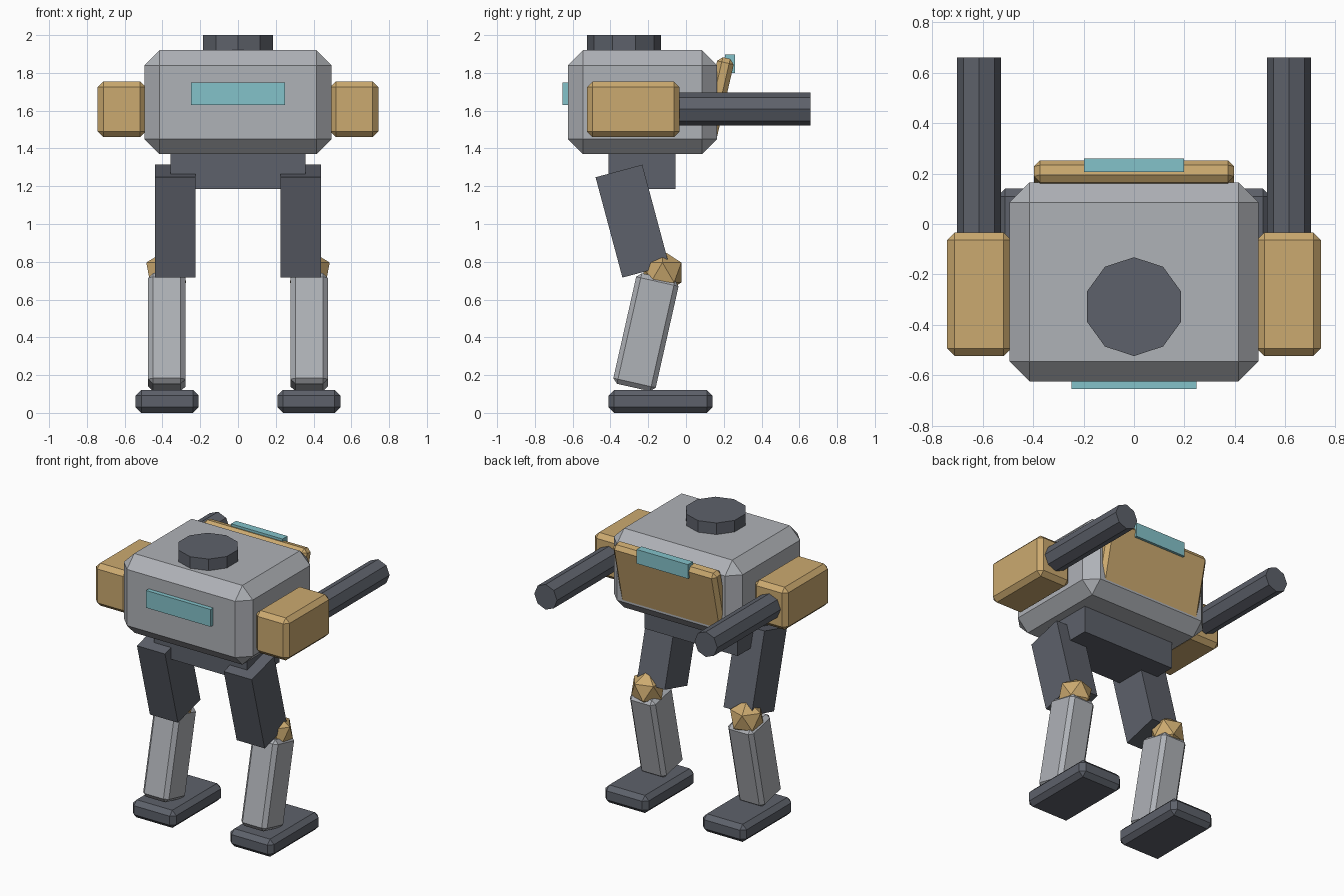
import bpy
import math

if "Cube" in bpy.data.objects:
    bpy.data.objects.remove(bpy.data.objects["Cube"])


def material(name, rgb):
    m = bpy.data.materials.new(name)
    m.diffuse_color = (*rgb, 1)
    m.use_nodes = True
    m.node_tree.nodes["Principled BSDF"].inputs["Base Color"].default_value = m.diffuse_color
    return m


GREY = material("armour_grey", (0.43, 0.445, 0.475))
DARK = material("frame_dark", (0.110, 0.120, 0.145))
TAN = material("sand_tan", (0.60, 0.40, 0.16))
CYAN = material("glass_cyan", (0.23, 0.54, 0.59))


def finish(name, mat):
    ob = bpy.context.object
    ob.name = name
    ob.data.materials.append(mat)
    return ob


def box(name, mat, center, size, bevel=0.0, tilt=0.0):
    """Box with an optional one-step chamfer, tilted about x (degrees)."""
    bpy.ops.mesh.primitive_cube_add(size=1, location=center)
    ob = finish(name, mat)
    ob.scale = size
    bpy.ops.object.transform_apply(location=False, rotation=False, scale=True)
    ob.rotation_euler.x = math.radians(tilt)
    if bevel:
        mod = ob.modifiers.new("chamfer", 'BEVEL')
        mod.width = bevel
        mod.segments = 1
    return ob


def cylinder(name, mat, center, radius, depth, sides, tilt=0.0):
    bpy.ops.mesh.primitive_cylinder_add(vertices=sides, radius=radius, depth=depth,
                                        location=center,
                                        rotation=(math.radians(tilt), 0, 0))
    return finish(name, mat)


# Hull, hatch and front visor
box("hull", GREY, (0, -0.23, 1.645), (0.99, 0.79, 0.55), 0.08)
cylinder("hatch", DARK, (0, -0.328, 1.95), 0.196, 0.10, 10)
box("visor", CYAN, (0, -0.63, 1.69), (0.495, 0.05, 0.12))

# Leaning back panel with its light strip
box("back_panel", TAN, (0, 0.165, 1.664), (0.795, 0.09, 0.44), 0.025, -13)
box("back_light", CYAN, (0, 0.233, 1.848), (0.395, 0.054, 0.098))

# Hip block
box("pelvis", DARK, (0, -0.233, 1.285), (0.715, 0.355, 0.20))

# Paired arms and legs
for side, s in (("right", 1), ("left", -1)):
    box(f"shoulder_{side}", TAN, (s * 0.615, -0.279, 1.607), (0.255, 0.49, 0.295), 0.03)
    cylinder(f"barrel_{side}", DARK, (s * 0.615, 0.29, 1.608), 0.0875, 0.74, 8, 90)

    box(f"thigh_{side}", DARK, (s * 0.333, -0.284, 1.015), (0.215, 0.256, 0.55), 0, 15)
    box(f"shin_{side}", GREY, (s * 0.377, -0.212, 0.427), (0.197, 0.23, 0.60), 0.025, -12.7)
    box(f"foot_{side}", DARK, (s * 0.375, -0.135, 0.061), (0.334, 0.55, 0.122), 0.03)

    # Faceted knee, mirrored across the centre
    bpy.ops.mesh.primitive_ico_sphere_add(subdivisions=1, radius=0.118,
                                          location=(s * 0.38, -0.125, 0.743))
    knee = finish(f"knee_{side}", TAN)
    if s < 0:
        for v in knee.data.vertices:
            v.co.x = -v.co.x
        knee.data.flip_normals()
